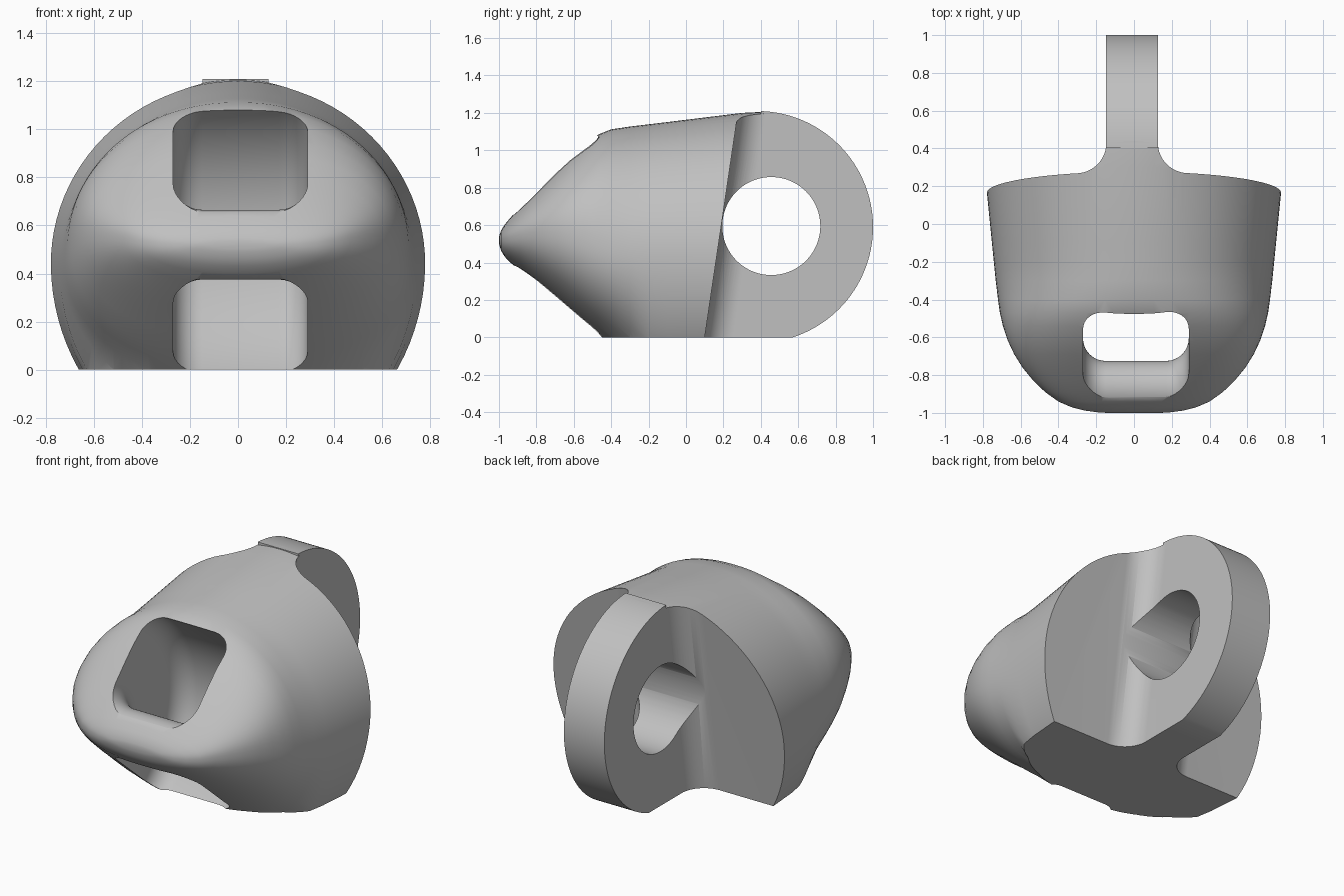
import bpy, bmesh
from math import sin, cos, pi, radians, copysign
from mathutils import Matrix

cube = bpy.data.objects.get("Cube")
if cube:
    bpy.data.objects.remove(cube)

grey = bpy.data.materials.new("plain grey")
grey.use_nodes = True
grey.diffuse_color = (0.53, 0.53, 0.53, 1)
grey.node_tree.nodes["Principled BSDF"].inputs["Base Color"].default_value = grey.diffuse_color


def finish(name, bm):
    bmesh.ops.recalc_face_normals(bm, faces=bm.faces)
    mesh = bpy.data.meshes.new(name)
    bm.to_mesh(mesh)
    bm.free()
    mesh.materials.append(grey)
    obj = bpy.data.objects.new(name, mesh)
    bpy.context.collection.objects.link(obj)
    return obj


def loft(name, rings, closed=False):
    """Skin a list of equal point rings; cap the ends or join them."""
    bm = bmesh.new()
    loops = [[bm.verts.new(p) for p in ring] for ring in rings]
    pairs = list(zip(loops, loops[1:]))
    if closed:
        pairs.append((loops[-1], loops[0]))
    else:
        bm.faces.new(loops[0])
        bm.faces.new(loops[-1])
    for a, b in pairs:
        for i in range(len(a)):
            j = (i + 1) % len(a)
            bm.faces.new((a[i], a[j], b[j], b[i]))
    return finish(name, bm)


def arc_x(name, x, y, z, radius, width, start, end, steps):
    """Disc, or part of one, facing along x."""
    angles = [start + (end - start) * i / steps for i in range(steps + 1)]
    return loft(name, [[(x + side * width / 2, y + radius * cos(a), z + radius * sin(a))
                        for a in angles] for side in (-1, 1)])


def apply_boolean(target, tool, operation):
    tool.hide_render = True
    mod = target.modifiers.new(operation, 'BOOLEAN')
    mod.object, mod.operation, mod.solver = tool, operation, 'EXACT'
    bpy.context.view_layer.objects.active = target
    bpy.ops.object.modifier_apply(modifier=mod.name)
    bpy.data.objects.remove(tool)


# Body sections: y, half width, top, bottom, widest height
sections = [
    (0.44, 0.806, 1.207, -0.40, 0.43), (0.3, 0.792, 1.2, -0.40, 0.43),
    (-0.1, 0.752, 1.151, -0.41, 0.43), (-0.2, 0.742, 1.139, -0.38, 0.43),
    (-0.3, 0.732, 1.127, -0.18, 0.44), (-0.4, 0.72, 1.112, -0.06, 0.46),
    (-0.47, 0.71, 1.084, 0.0, 0.49), (-0.54, 0.694, 1.035, 0.06, 0.52),
    (-0.62, 0.667, 0.972, 0.128, 0.55), (-0.69, 0.634, 0.905, 0.188, 0.565),
    (-0.76, 0.59, 0.833, 0.247, 0.565), (-0.83, 0.533, 0.76, 0.307, 0.56),
    (-0.89, 0.47, 0.695, 0.358, 0.55), (-0.94, 0.4, 0.638, 0.401, 0.535),
    (-0.97, 0.33, 0.602, 0.432, 0.525), (-0.988, 0.26, 0.573, 0.462, 0.52),
    (-0.997, 0.19, 0.548, 0.49, 0.52), (-1.0, 0.14, 0.535, 0.505, 0.52)]


def body_ring(y, half, top, bottom, mid):
    ring = []
    power = 2 / (2 + 0.25 * min(1, max(0, -0.3 - y) * 4))
    for i in range(96):
        a = 2 * pi * i / 96
        c, s = cos(a), sin(a)
        height = top - mid if s > 0 else mid - bottom
        ring.append((half * copysign(abs(c) ** power, c), y,
                     mid + height * copysign(abs(s) ** power, s)))
    return ring


body = loft("body", [body_ring(*s) for s in sections])

# Leaning shoulder cuts leave a thin web with rounded inside corners
tab_x, tab_half, fillet = -0.01, 0.137, 0.15
for side in (-1, 1):
    plan = [(tab_half + fillet * (1 - sin(t * pi / 32)),
             0.10 + fillet * (1 - cos(t * pi / 32))) for t in range(17)]
    plan += [(tab_half, 1.3), (1.2, 1.3), (1.2, 0.10)]
    rings = [[(tab_x + side * x, y + 0.148 * z, z) for x, y in plan] for z in (-0.6, 1.6)]
    apply_boolean(body, loft("shoulder_cutter", rings), 'DIFFERENCE')

# Round eye tab with its hole
tab = arc_x("eye_tab", tab_x, 0.38, 0.59, 0.62, 2 * tab_half, -pi / 2, radians(88), 72)
apply_boolean(body, tab, 'UNION')
hole = arc_x("eye_cutter", 0, 0.456, 0.595, 0.262, 2.4, 0, 2 * pi * 127 / 128, 127)
apply_boolean(body, hole, 'DIFFERENCE')

# Curved strap channel: rounded rectangle swept around the nose bar
centre_y, centre_z, inner, outer, half, corner = -0.87, 0.52, 0.145, 0.685, 0.28, 0.12
outline = []
for quarter, (sx, outside) in enumerate([(1, 1), (-1, 1), (-1, 0), (1, 0)]):
    for k in range(9):
        a = (quarter + k / 8) * pi / 2
        r = outer - corner if outside else inner + corner
        outline.append((0.01 + sx * (half - corner) + corner * cos(a), r + corner * sin(a)))
rings = []
for i in range(96):
    a = 2 * pi * i / 96
    rings.append([(x, centre_y + r * cos(a), centre_z + r * sin(a)) for x, r in outline])
apply_boolean(body, loft("channel_cutter", rings, closed=True), 'DIFFERENCE')

# Flat underside
bm = bmesh.new()
bmesh.ops.create_cube(bm, size=4, matrix=Matrix.Translation((0, 0, -2)))
apply_boolean(body, finish("base_cutter", bm), 'DIFFERENCE')

bpy.ops.object.select_all(action='DESELECT')
body.select_set(True)
bpy.context.view_layer.objects.active = body
bpy.ops.object.shade_smooth_by_angle(angle=radians(32))
